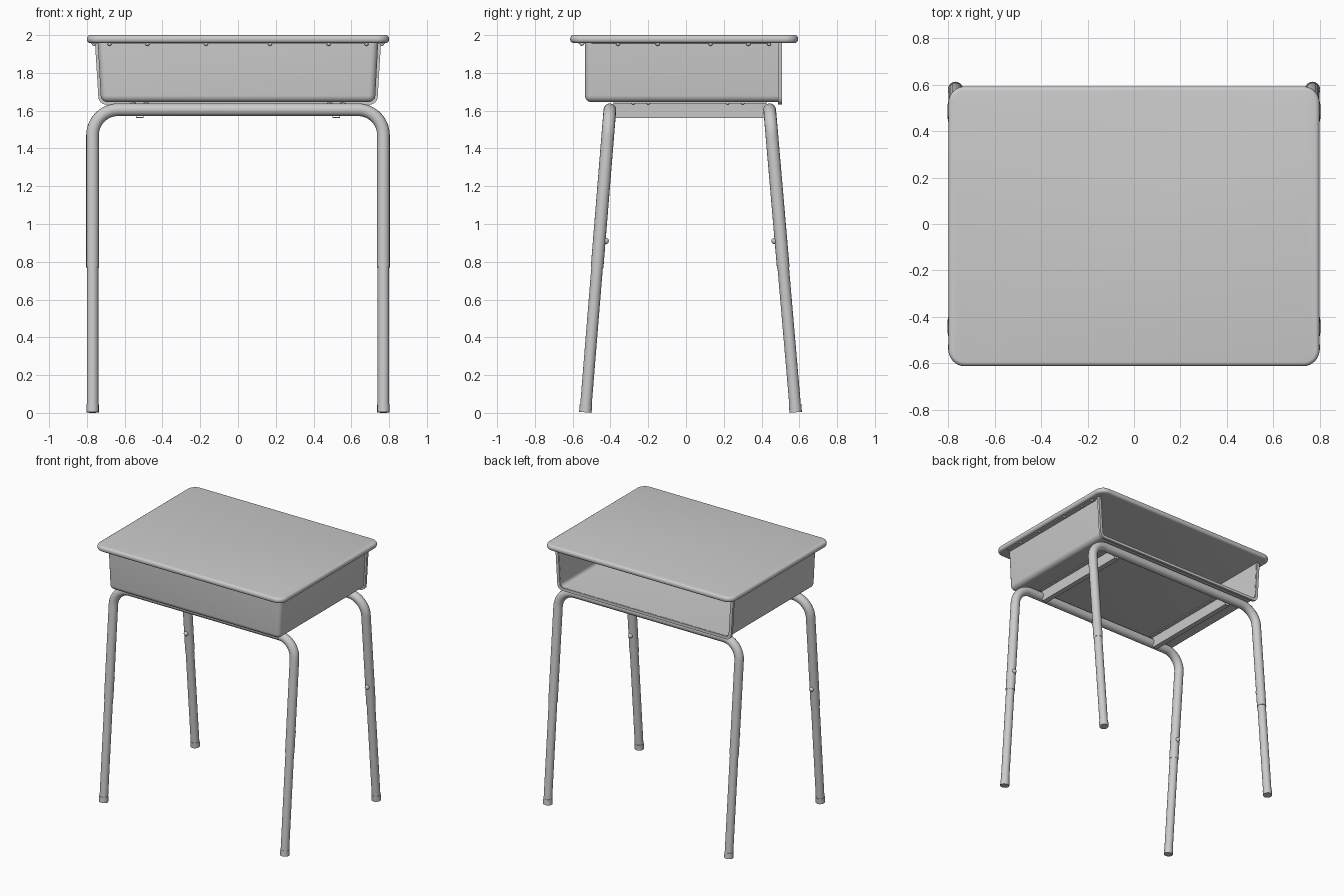
import bpy, bmesh, math
from mathutils import Vector, Matrix

if "Cube" in bpy.data.objects:
    bpy.data.objects.remove(bpy.data.objects["Cube"])


def finish(ob, angle=35):
    bpy.ops.object.select_all(action='DESELECT')
    ob.select_set(True)
    bpy.context.view_layer.objects.active = ob
    bpy.ops.object.convert(target='MESH')
    bpy.ops.object.shade_smooth_by_angle(angle=math.radians(angle))
    return ob


def add_mesh(name, bm):
    me = bpy.data.meshes.new(name)
    bm.normal_update()
    bm.to_mesh(me)
    bm.free()
    ob = bpy.data.objects.new(name, me)
    bpy.context.collection.objects.link(ob)
    return ob


def box_bm(x, y0, y1, z0, z1, x_bot=None):
    """Box centred on x = 0, optionally narrower at the bottom."""
    bm = bmesh.new()
    bmesh.ops.create_cube(bm, size=2)
    for v in bm.verts:
        w = x_bot if (x_bot and v.co.z < 0) else x
        v.co = (w * v.co.x, y1 if v.co.y > 0 else y0, z1 if v.co.z > 0 else z0)
    return bm


def bevel(bm, edges, r, seg):
    bmesh.ops.bevel(bm, geom=edges, offset=r, segments=seg, profile=0.5, affect='EDGES')
    bm.normal_update()


def shell(name, x_top, x_bot, y0, y1, z0, z1, r, thick, closed_front):
    """Tray shape, open on top and at the back, with rounded lower edges."""
    bm = box_bm(x_top, y0, y1, z0, z1, x_bot)

    def rounded(e):
        a, b = (v.co for v in e.verts)
        low = abs(a.z - z0) < 1e-4 and abs(b.z - z0) < 1e-4
        if low and abs(a.y - b.y) > 1e-4:
            return True
        return closed_front and abs(a.y - y0) < 1e-4 and abs(b.y - y0) < 1e-4 and not (
            abs(a.z - z1) < 1e-4 and abs(b.z - z1) < 1e-4)
    bevel(bm, [e for e in bm.edges if rounded(e)], r, 6)
    dead = [f for f in bm.faces if f.normal.z > .9 or f.normal.y > .9
            or (not closed_front and f.normal.y < -.9)]
    bmesh.ops.delete(bm, geom=dead, context='FACES')
    ob = add_mesh(name, bm)
    mod = ob.modifiers.new("thickness", 'SOLIDIFY')
    mod.thickness, mod.offset, mod.use_even_offset = thick, -1, True
    return finish(ob)


def tube(name, pts, r):
    cu = bpy.data.curves.new(name, 'CURVE')
    cu.dimensions = '3D'
    cu.bevel_depth, cu.bevel_resolution, cu.use_fill_caps = r, 6, True
    sp = cu.splines.new('POLY')
    sp.points.add(len(pts) - 1)
    for p, co in zip(sp.points, pts):
        p.co = (*co, 1)
    ob = bpy.data.objects.new(name, cu)
    bpy.context.collection.objects.link(ob)
    return finish(ob)


def screws(name, places, r, squash=(1, 1, 1)):
    bm = bmesh.new()
    for p in places:
        m = Matrix.Translation(p) @ Matrix.Diagonal((*squash, 1))
        bmesh.ops.create_uvsphere(bm, u_segments=12, v_segments=8, radius=r, matrix=m)
    return finish(add_mesh(name, bm), 60)


# Desktop: rounded corners, then a rounded rim
bm = box_bm(.80, -.613, .593, 1.958, 2.0)
bevel(bm, [e for e in bm.edges if abs(e.verts[0].co.z - e.verts[1].co.z) > .01], .07, 8)
bevel(bm, [e for e in bm.edges if abs(e.verts[0].co.z - e.verts[1].co.z) < .001], .018, 4)
finish(add_mesh("desktop", bm), 40)

# Storage tray and the thicker rim around its open back
shell("storage_tray", .742, .725, -.535, .50, 1.645, 1.96, .035, .01, True)
shell("tray_rim", .757, .737, .488, .507, 1.632, 1.96, .04, .022, False)

# Mounting flanges under the desktop
for side in (-1, 1):
    bm = box_bm(.02, -.50, .45, 1.952, 1.96)
    bmesh.ops.translate(bm, verts=bm.verts, vec=(side * .757, 0, 0))
    finish(add_mesh("side_flange", bm))
finish(add_mesh("front_flange", box_bm(.69, -.57, -.53, 1.952, 1.96)))
spots = [(x, -.552, 1.951) for x in (-.68, -.48, -.17, .17, .48, .68)]
spots += [(s * .763, y, 1.951) for s in (-1, 1) for y in (-.36, -.15, .13, .33, .44)]
screws("flange_screws", spots, .011, (1, 1, .7))

# Leg frames: bent upper tube, lower leg inserts, foot caps, adjustment screws
X, R, TOP = .77, .135, 1.605
for label, y_top, y_foot in (("front", -.403, -.533), ("back", .443, .581)):
    def at(x, z):
        return Vector((x, y_foot + (y_top - y_foot) * z / TOP, z))
    half = [at(X, .77)]
    for i in range(13):
        a = math.radians(90 * i / 12)
        half.append(at(X - R + R * math.cos(a), TOP - R + R * math.sin(a)))
    path = half + [Vector((-p.x, p.y, p.z)) for p in reversed(half)]
    tube(label + "_upper_frame", path, .0335)
    inner = -1 if label == "back" else 1
    for s in (-1, 1):
        tube(label + "_lower_leg", [at(s * X, .02), at(s * X, .85)], .0305)
        tube(label + "_foot_cap", [at(s * X, .003), at(s * X, .045)], .033)
    screws(label + "_leg_screws",
           [at(s * X, .91) + Vector((0, inner * .034, 0)) for s in (-1, 1)], .017)

# Support rails: hat-section channels between the two frames
prof = [(-.05, 1.642), (-.022, 1.642), (-.018, 1.563), (.018, 1.563), (.022, 1.642), (.05, 1.642)]
for s in (-1, 1):
    bm = bmesh.new()
    rows = [[bm.verts.new((s * .52 + x, y, z)) for x, z in prof] for y in (-.385, .425)]
    for i in range(len(prof) - 1):
        bm.faces.new((rows[0][i], rows[0][i + 1], rows[1][i + 1], rows[1][i]))
    ob = add_mesh("support_rail", bm)
    mod = ob.modifiers.new("thickness", 'SOLIDIFY')
    mod.thickness, mod.offset = .006, 0
    finish(ob)
screws("rail_screws", [(s * (.52 + d), y, 1.638) for s in (-1, 1) for d in (-.036, .036)
                       for y in (-.28, -.2, .22, .3)], .009, (1, 1, .7))
